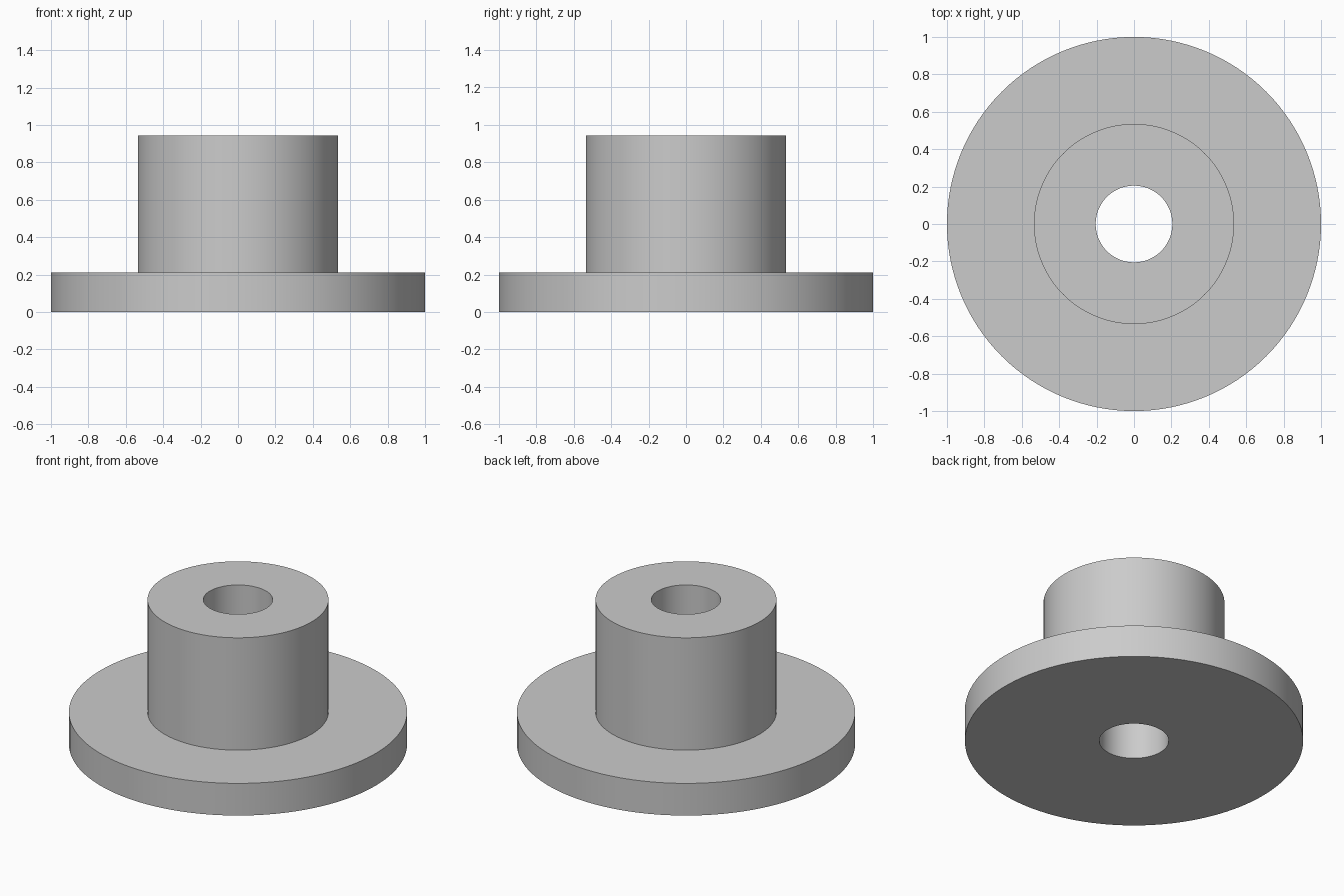
import bpy
import bmesh
from math import tau, radians
from mathutils import Vector

cube = bpy.data.objects.get("Cube")
if cube:
    bpy.data.objects.remove(cube, do_unlink=True)

SEGMENTS = 128
BORE_R, HUB_R, FLANGE_R = 0.205, 0.535, 1.0
FLANGE_TOP, HUB_TOP = 0.21, 0.943

# Plain grey material
grey = bpy.data.materials.new("light_grey")
grey.use_nodes = True
colour = (0.6, 0.6, 0.6, 1.0)
grey.diffuse_color = colour
grey.node_tree.nodes["Principled BSDF"].inputs["Base Color"].default_value = colour


def lathe(name, profile, material):
    """Revolve a closed (radius, height) profile around the z axis."""
    bm = bmesh.new()
    verts = [bm.verts.new((r, 0, z)) for r, z in profile]
    edges = [bm.edges.new((v, verts[(i + 1) % len(verts)]))
             for i, v in enumerate(verts)]
    bmesh.ops.spin(bm, geom=verts + edges, cent=Vector(), axis=Vector((0, 0, 1)),
                   angle=tau, steps=SEGMENTS)
    bmesh.ops.remove_doubles(bm, verts=bm.verts[:], dist=1e-4)
    bmesh.ops.recalc_face_normals(bm, faces=bm.faces[:])
    mesh = bpy.data.meshes.new(name)
    bm.to_mesh(mesh)
    bm.free()
    mesh.materials.append(material)
    obj = bpy.data.objects.new(name, mesh)
    bpy.context.collection.objects.link(obj)
    return obj


# Flange and hub in one piece, with a bore straight through
bushing = lathe("flanged_bushing", [
    (BORE_R, 0), (FLANGE_R, 0), (FLANGE_R, FLANGE_TOP),
    (HUB_R, FLANGE_TOP), (HUB_R, HUB_TOP), (BORE_R, HUB_TOP),
], grey)

# Smooth walls, crisp rims
bpy.ops.object.select_all(action="DESELECT")
bushing.select_set(True)
bpy.context.view_layer.objects.active = bushing
bpy.ops.object.shade_smooth_by_angle(angle=radians(30))
